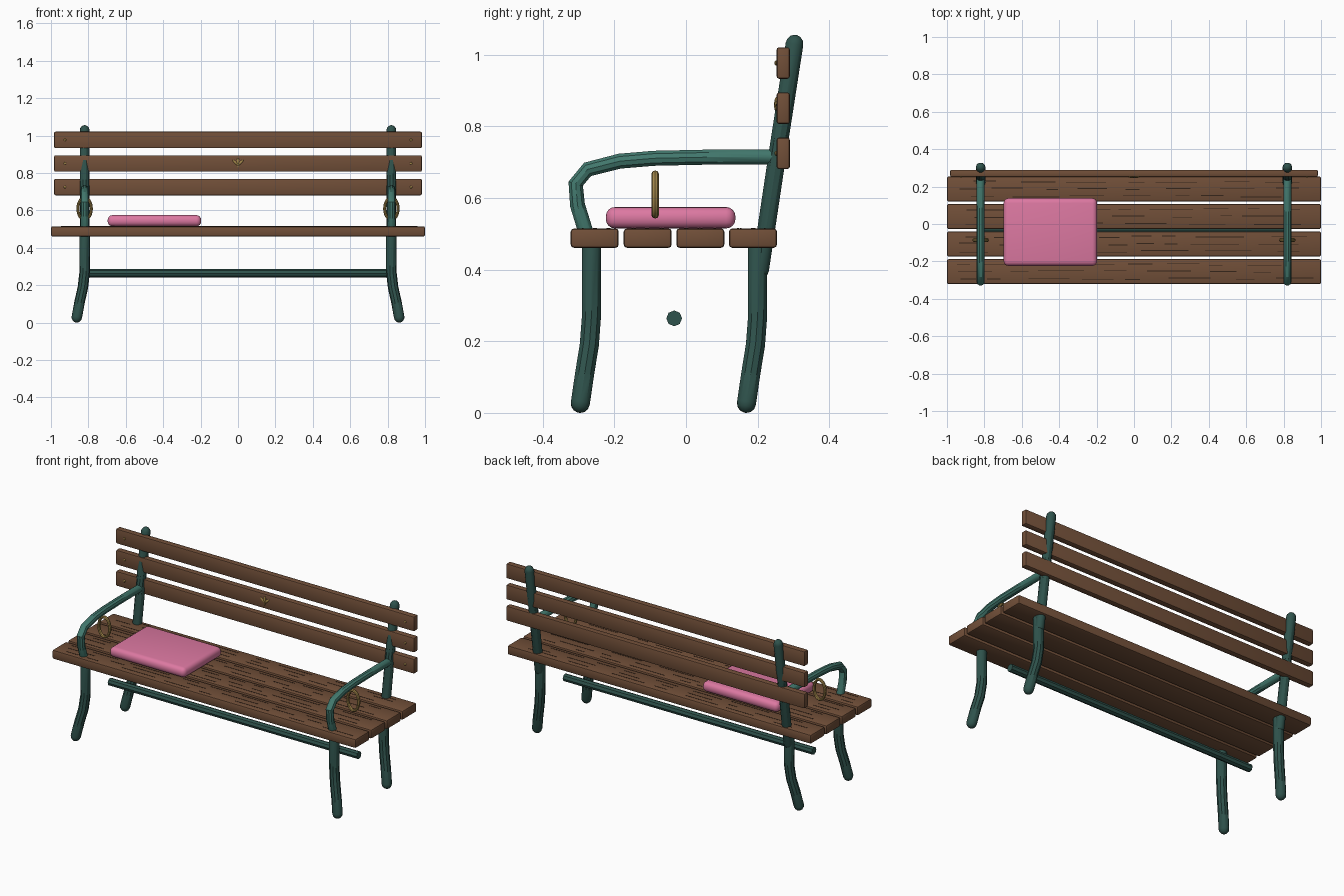
import bpy, bmesh, math, random
from mathutils import Vector, Matrix

if "Cube" in bpy.data.objects:
    bpy.data.objects.remove(bpy.data.objects["Cube"])

random.seed(4)


def material(name, rgb):
    m = bpy.data.materials.new(name)
    m.diffuse_color = (*rgb, 1)
    m.use_nodes = True
    m.node_tree.nodes["Principled BSDF"].inputs["Base Color"].default_value = m.diffuse_color
    return m


WOOD = material("wood", (0.165, 0.078, 0.040))
GRAIN = material("dark_grain", (0.035, 0.018, 0.010))
IRON = material("green_iron", (0.028, 0.085, 0.072))
ARM = material("light_green_iron", (0.055, 0.19, 0.155))
GOLD = material("brass", (0.36, 0.24, 0.07))
PINK = material("pink_fabric", (0.72, 0.19, 0.36))


def finish(name, bm, mat, smooth=True):
    bmesh.ops.recalc_face_normals(bm, faces=bm.faces)
    me = bpy.data.meshes.new(name)
    bm.to_mesh(me)
    bm.free()
    me.materials.append(mat)
    ob = bpy.data.objects.new(name, me)
    bpy.context.collection.objects.link(ob)
    if smooth:
        bpy.ops.object.select_all(action='DESELECT')
        ob.select_set(True)
        bpy.context.view_layer.objects.active = ob
        bpy.ops.object.shade_smooth_by_angle(angle=math.radians(35))
    return ob


def add_box(bm, lo, hi):
    lo, hi = Vector(lo), Vector(hi)
    m = Matrix.Translation((lo + hi) / 2) @ Matrix.Diagonal((*(hi - lo), 1))
    bmesh.ops.create_cube(bm, size=1, matrix=m)


def box(name, lo, hi, mat, bevel, segments=2):
    bm = bmesh.new()
    add_box(bm, lo, hi)
    bmesh.ops.bevel(bm, geom=bm.edges[:], offset=bevel, segments=segments,
                    profile=0.5, affect='EDGES')
    return finish(name, bm, mat)


def tube(name, path, r, mat, sides=10, rounded=True):
    """Sweep a circle along the path, with domed or flat ends."""
    pts = [Vector(p) for p in path]
    tang = []
    for i in range(len(pts)):
        a, b = pts[max(i - 1, 0)], pts[min(i + 1, len(pts) - 1)]
        tang.append((b - a).normalized())
    rings = [(p, t, r) for p, t in zip(pts, tang)]
    if rounded:
        dome = [math.radians(a) for a in (28, 56, 80)]
        t0, t1 = tang[0], tang[-1]
        start = [(pts[0] - t0 * r * math.sin(a), t0, r * math.cos(a)) for a in dome]
        end = [(pts[-1] + t1 * r * math.sin(a), t1, r * math.cos(a)) for a in dome]
        rings = start[::-1] + rings + end
    bm = bmesh.new()
    side = Vector((1, 0, 0)) if abs(tang[0].x) < 0.8 else Vector((0, 1, 0))
    loops = []
    for p, t, rad in rings:
        u = (side - t * side.dot(t)).normalized()
        v = t.cross(u)
        loops.append([bm.verts.new(p + rad * (u * math.cos(k * math.tau / sides)
                      + v * math.sin(k * math.tau / sides))) for k in range(sides)])
    for a, b in zip(loops, loops[1:]):
        for k in range(sides):
            n = (k + 1) % sides
            bm.faces.new((a[k], a[n], b[n], b[k]))
    bm.faces.new(loops[0])
    bm.faces.new(loops[-1])
    return finish(name, bm, mat)


# Seat slats with thin grain streaks on top
TOP = 0.515
for i, y in enumerate((-0.255, -0.107, 0.040, 0.187)):
    box(f"seat_slat_{i+1}", (-1, y - 0.067, 0.461), (1, y + 0.067, TOP), WOOD, 0.009)
    bm = bmesh.new()
    for row in (-0.038, 0.0, 0.038):
        x = -0.95 + random.uniform(0, 0.1)
        while x < 0.85:
            ln = random.uniform(0.06, 0.26)
            yy = y + row + random.uniform(-0.006, 0.006)
            add_box(bm, (x, yy - 0.002, TOP - 0.002), (min(x + ln, 0.96), yy + 0.002, TOP + 0.001))
            x += ln + random.uniform(0.04, 0.16)
    finish(f"seat_grain_{i+1}", bm, GRAIN, smooth=False)

# Backrest slats with a screw near each end
for i, z in enumerate((0.725, 0.851, 0.977)):
    box(f"back_slat_{i+1}", (-0.983, 0.253, z - 0.044), (0.983, 0.290, z + 0.044), WOOD, 0.007)
    for s in (-1, 1):
        bm = bmesh.new()
        bmesh.ops.create_uvsphere(bm, u_segments=8, v_segments=6, radius=0.007)
        bmesh.ops.transform(bm, verts=bm.verts, matrix=Matrix.Translation(
            (s * 0.925, 0.252, z)) @ Matrix.Diagonal((1, 0.7, 1, 1)))
        finish("slat_screw", bm, GOLD)

# Iron frame on each side
LEG = [(0.862, -0.031, 0.028), (0.847, -0.019, 0.11), (0.829, -0.006, 0.19),
       (0.820, 0.0, 0.27), (0.820, 0.0, 0.47)]
ARM_PATH = [(0.245, 0.715), (0.05, 0.714), (-0.09, 0.711), (-0.185, 0.703),
            (-0.275, 0.680), (-0.308, 0.640), (-0.303, 0.580), (-0.272, 0.480)]
for s in (-1, 1):
    tube("front_leg", [(s * x, y - 0.264, z) for x, y, z in LEG], 0.028, IRON)
    tube("rear_leg", [(s * x, y + 0.200, z) for x, y, z in LEG], 0.028, IRON)
    tube("back_post", [(s * 0.82, 0.207, 0.40), (s * 0.82, 0.258, 0.74),
                       (s * 0.82, 0.303, 1.03)], 0.026, IRON)
    tube("armrest", [(s * 0.82, y, z) for y, z in ARM_PATH], 0.022, ARM)

    # Oval brass ring under the armrest
    bm = bmesh.new()
    n, m = 24, 8
    grid = []
    for a in range(n):
        ca, sa = math.cos(a * math.tau / n), math.sin(a * math.tau / n)
        ring = []
        for b in range(m):
            q = b * math.tau / m
            d = 0.008 * math.cos(q)
            ring.append(bm.verts.new((s * 0.82 + (0.036 + d) * ca,
                        -0.086 + 0.010 * math.sin(q), 0.610 + (0.059 + d) * sa)))
        grid.append(ring)
    for a in range(n):
        for b in range(m):
            a2, b2 = (a + 1) % n, (b + 1) % m
            bm.faces.new((grid[a][b], grid[a2][b], grid[a2][b2], grid[a][b2]))
    finish("brass_ring", bm, GOLD)

# Stretcher bar between the frames
tube("stretcher", [(-0.82, -0.033, 0.264), (0.82, -0.033, 0.264)], 0.022, IRON, 8, False)

# Cushion
box("cushion", (-0.697, -0.224, TOP), (-0.197, 0.138, 0.575), PINK, 0.026, 4)

# Leaf ornament on the middle back slat
for ang in (-45, 0, 45):
    bm = bmesh.new()
    bmesh.ops.create_uvsphere(bm, u_segments=10, v_segments=6, radius=1)
    bmesh.ops.transform(bm, verts=bm.verts, matrix=Matrix.Translation((0, 0.252, 0.842))
                        @ Matrix.Rotation(math.radians(ang), 4, 'Y')
                        @ Matrix.Translation((0, 0, 0.020))
                        @ Matrix.Diagonal((0.007, 0.006, 0.020, 1)))
    finish("leaf_ornament", bm, GOLD)
tube("leaf_stem", [(0, 0.252, 0.833), (0, 0.252, 0.848)], 0.004, GOLD, 6)
